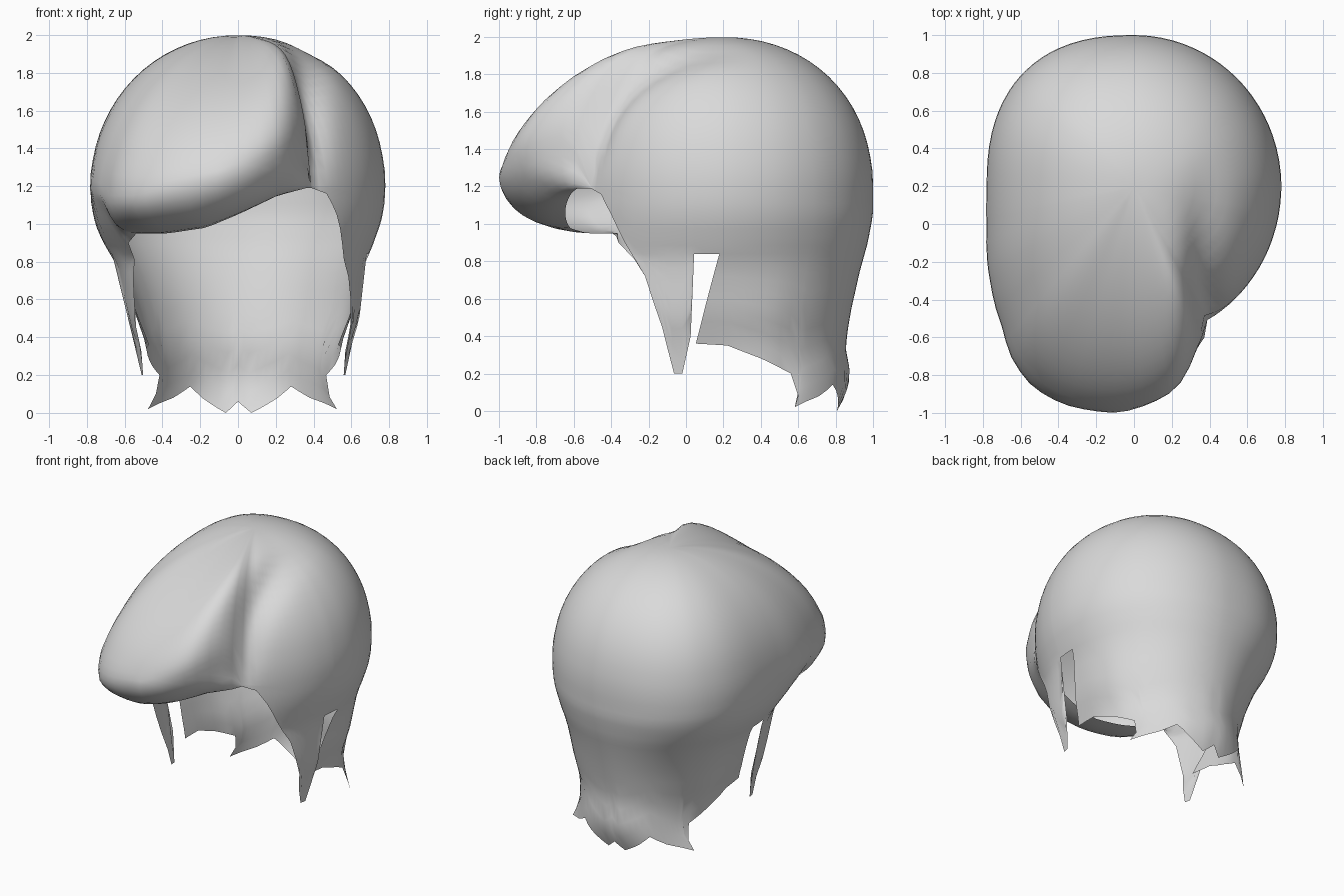
import bpy, bmesh, math
from mathutils import Vector

if "Cube" in bpy.data.objects:
    bpy.data.objects.remove(bpy.data.objects["Cube"])


def interp(table, t):
    """Piecewise linear lookup, clamped at both ends."""
    if t <= table[0][0]:
        return table[0][1]
    for (a, u), (b, v) in zip(table, table[1:]):
        if t <= b:
            return u + (v - u) * (t - a) / (b - a)
    return table[-1][1]


def clamp(v):
    return max(0.0, min(1.0, v))


def smooth(v):
    v = clamp(v)
    return v * v * (3 - 2 * v)


# Cap cross-section sizes by height
HALF_WIDTH = [(0, .65), (.1, .57), (.2, .52), (.36, .54), (.5, .59), (.65, .625), (.8, .665), (.9, .715),
              (1, .755), (1.1, .775), (1.2, .78)]
BACK_DEPTH = [(0, .61), (.1, .66), (.2, .68), (.35, .65), (.55, .685), (.75, .73), (.9, .772), (1.05, .8)]
FRONT_DEPTH = .82
CENTRE_Y, TOP, EAR_Z = .2, 2.0, .84

# Swept fringe by angle (degrees, 0 = right, 90 = back, 270 = front)
REACH = [(180, .8), (187, .808), (194, .825), (203, .87), (213, .93), (225, 1.02), (234, 1.12), (242, 1.175),
         (251, 1.19), (265, 1.175), (273, 1.14), (279, 1.08), (288, .99), (296, .91)]
TIP_Z = [(185, 1.2), (225, 1.15), (242, 1.15), (265, 1.25), (279, 1.37), (288, 1.46), (296, 1.52)]
ROUNDNESS = [(90, 2.12), (135, 2.12), (194, 2.0), (235, 1.75), (250, 1.63), (268, 1.63), (285, 1.85), (296, 2)]
EDGE_REACH = [(226, .78), (242, .8), (256, .82), (285, .83), (296, .85)]
EDGE_Z = [(226, .95), (242, .95), (258, .98), (270, 1.05), (285, 1.15), (296, 1.19)]

# Lower hair edge on one side: (angle at ear height, angle at the edge, edge height)
SIDEBURN = [(-60, -60, 1.19), (-53, -53, 1.16), (-47, -47, 1.05), (-40, -40, .9), (-32, -30, .72),
            (-26, -22, .45), (-20, -17.5, .2), (-15, -14.5, .2), (-12, -11.5, .4), (-11, -11, .84),
            (-1.5, -1.5, .84)]
NAPE = [(-1.5, -11, .36), (5, 2, .35), (20, 18, .28), (32, 32, .2), (37, 38, .08), (40, 38, .02),
        (46, 44, .05), (54, 52, .08), (61, 61, .14), (70, 70, .08), (84, 84, 0), (90, 90, .06)]


def refine(keys, step=5):
    out = []
    for p, q in zip(keys, keys[1:]):
        n = max(1, math.ceil((q[0] - p[0]) / step))
        out += [tuple(u + (v - u) * i / n for u, v in zip(p, q)) for i in range(n)]
    return out + [keys[-1]]


def mirrored(keys):
    return [(180 - a, 180 - b, z) for a, b, z in reversed(keys)]


def place(angle, z, k, size_z=None):
    s = z if size_z is None else size_z
    a = math.radians(angle)
    depth = interp(BACK_DEPTH, s) if math.sin(a) > 0 else FRONT_DEPTH
    # Fuller corner at the back left
    if 90 < angle < 180:
        n = 2 + .42 * clamp((z - .6) / .5)
        k *= (abs(math.cos(a)) ** n + abs(math.sin(a)) ** n) ** (-1 / n)
    shift = .03 * clamp((.95 - z) / .4) * abs(math.cos(a))
    return Vector((shift + k * interp(HALF_WIDTH, s) * math.cos(a), CENTRE_Y + k * depth * math.sin(a), z))


def parting(p):
    """Press the side parting in and lift the hair beside it."""
    push = .06 * math.exp(-((p.x - .37) / .08) ** 2) * smooth((.45 - p.y) / .65)
    push -= .04 * math.exp(-((p.x - .22) / .11) ** 2) * smooth((.15 - p.y) / .5)
    push *= smooth((p.z - 1.15) / .3)
    inward = Vector((0, CENTRE_Y, 1.2)) - p
    return p + inward.normalized() * push if inward.length > 0 else p


UP, MID, LOW = 18, 8, 8


def crown_rows(angle, tip, k):
    p = interp(ROUNDNESS, angle)
    rows = []
    for i in range(UP + 1):
        s = math.sin(math.pi / 2 * i / UP)
        z = tip + (TOP - tip) * max(0, 1 - s ** p) ** (1 / p)
        rows.append(place(angle, z, k * s, min(tip, 1.2)))
    return rows


def cap_column(a, b, zb):
    tip, k = interp(TIP_Z, a), interp(REACH, a) / .8
    mid = max(EAR_Z, zb)
    # Sideburns hang outside the nape
    side = min(abs(a), abs(180 - a)) if -11 < a < 191 else -1
    flare = .07 if side < 0 else -.06 * clamp(1 - side / 25)
    rows = crown_rows(a, tip, k)
    for i in range(1, MID + 1):
        z = tip + (mid - tip) * i / MID
        rows.append(place(a, z, 1 + (k - 1) * clamp((z - .8) / (tip - .8))))
    for i in range(1, LOW + 1):
        t = i / LOW
        z = mid + (zb - mid) * t
        kk = 1 + (k - 1) * clamp((z - .8) / (tip - .8)) + flare * clamp((.84 - z) / .4)
        rows.append(place(a + (b - a) * t, z, kk))
    return rows


def fringe_column(a):
    tip, k = interp(TIP_Z, a), interp(REACH, a) / .8
    edge_k, edge_z = interp(EDGE_REACH, a) / .8, interp(EDGE_Z, a)
    rows = crown_rows(a, tip, k)
    for i in range(1, MID + 1):
        t = math.pi / 2 * i / MID
        z = edge_z + (tip - edge_z) * (1 - math.sin(t))
        rows.append(place(a, z, edge_k + (k - edge_k) * math.cos(t), 1.2))
    return rows + [rows[-1].copy() for _ in range(LOW)]


# Columns run from the parting round the back to the fringe
burn, nape = refine(SIDEBURN), refine(NAPE)
left_burn = [key for key in mirrored(burn) if key[0] < 221]
keys = burn + nape + mirrored(nape)[1:] + left_burn
columns = [cap_column(*key) for key in keys]
angles = [key[0] for key in keys]
for i in range(19):
    a = 225 + 71 * i / 18
    columns.append(fringe_column(a))
    angles.append(a)

bm = bmesh.new()
grid = [[bm.verts.new(parting(p)) for p in col] for col in columns]
for i in range(len(grid)):
    j = (i + 1) % len(grid)
    if abs(angles[i] - angles[j]) < 1e-6:
        continue  # gap between sideburn and nape
    for r in range(len(grid[i]) - 1):
        bm.faces.new((grid[i][r], grid[i][r + 1], grid[j][r + 1], grid[j][r]))
# Close the shell above the gap
for i in range(len(grid) - 1):
    if abs(angles[i] - angles[i + 1]) < 1e-6:
        for r in range(UP + MID + 1):
            grid[i + 1][r].co = grid[i][r].co
bmesh.ops.remove_doubles(bm, verts=bm.verts[:], dist=.0005)
bmesh.ops.dissolve_degenerate(bm, edges=bm.edges[:], dist=.0001)
loose = [v for v in bm.verts if not v.link_faces]
bmesh.ops.delete(bm, geom=loose, context='VERTS')
# Relax the crown so the parting blends in
for _ in range(4):
    crown = [v for v in bm.verts if v.co.z > 1.3 and not v.is_boundary]
    bmesh.ops.smooth_vert(bm, verts=crown, factor=.3, use_axis_x=True, use_axis_y=True, use_axis_z=True)
bmesh.ops.recalc_face_normals(bm, faces=bm.faces[:])
# Make the shell face outward
top_face = max(bm.faces, key=lambda f: f.calc_center_median().z)
if top_face.normal.z < 0:
    bmesh.ops.reverse_faces(bm, faces=bm.faces[:])
for f in bm.faces:
    f.smooth = True

mesh = bpy.data.meshes.new("hair")
bm.to_mesh(mesh)
bm.free()
hair = bpy.data.objects.new("hair", mesh)
bpy.context.collection.objects.link(hair)

grey = bpy.data.materials.new("light grey")
grey.diffuse_color = (.7, .7, .7, 1)
grey.use_nodes = True
grey.node_tree.nodes["Principled BSDF"].inputs["Base Color"].default_value = grey.diffuse_color
mesh.materials.append(grey)
